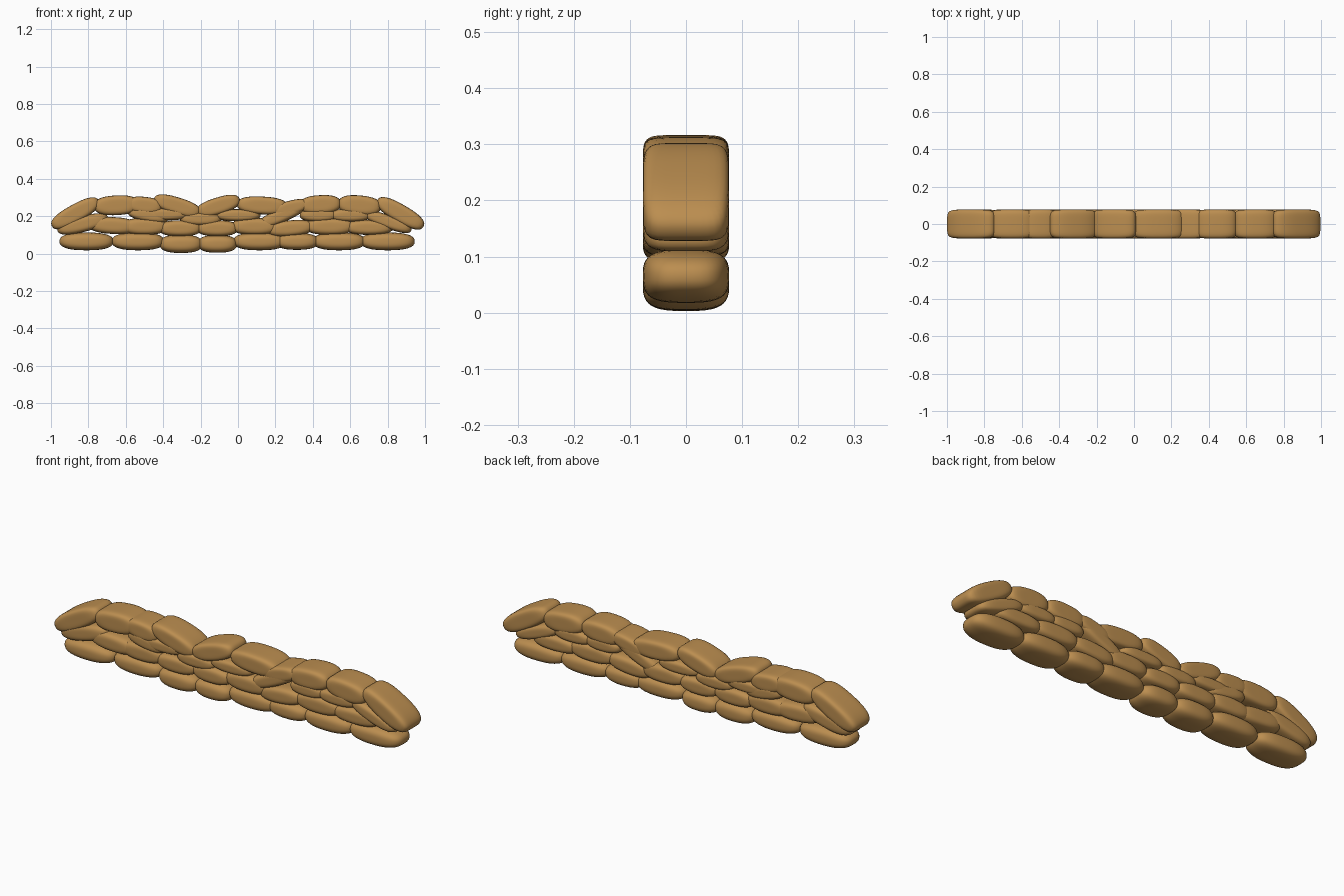
import bpy, bmesh, math
from mathutils import Matrix, Vector

cloth = bpy.data.materials.new("burlap")
cloth.diffuse_color = (0.50, 0.27, 0.08, 1)
WIDTH = 0.154


def sandbag(name, cx, cz, length, thick, tilt, square=5.0):
    """Stuffed bag: a gridded cube pushed out to a rounded pillow."""
    bm = bmesh.new()
    bmesh.ops.create_cube(bm, size=2)
    bmesh.ops.subdivide_edges(bm, edges=bm.edges[:], cuts=11, use_grid_fill=True)
    p = 2.5
    for v in bm.verts:
        x, y, z = v.co
        lens = (abs(x) ** p + abs(z) ** p) ** (square / p)
        v.co /= (lens + abs(y) ** square) ** (1 / square)
        v.co = Vector((v.co.x * length / 2, v.co.y * WIDTH / 2, v.co.z * thick / 2))
    bm.transform(Matrix.Translation((cx, 0, cz)) @ Matrix.Rotation(-math.radians(tilt), 4, 'Y'))
    mesh = bpy.data.meshes.new(name)
    bm.to_mesh(mesh)
    bm.free()
    for f in mesh.polygons:
        f.use_smooth = True
    mesh.materials.append(cloth)
    ob = bpy.data.objects.new(name, mesh)
    bpy.context.collection.objects.link(ob)


# each bag: centre x, centre z, length, thickness, tilt in degrees
bottom = [
    (-0.81, 0.065, 0.29, 0.095, 0), (-0.535, 0.065, 0.28, 0.095, 0),
    (-0.305, 0.052, 0.23, 0.098, 0), (-0.11, 0.052, 0.21, 0.095, 0),
    (0.115, 0.065, 0.28, 0.095, 0), (0.315, 0.065, 0.23, 0.09, 0),
    (0.54, 0.065, 0.28, 0.095, 0), (0.80, 0.065, 0.29, 0.095, 0),
]
second = [
    (-0.83, 0.158, 0.28, 0.085, 14), (-0.67, 0.15, 0.26, 0.09, -3),
    (-0.50, 0.145, 0.24, 0.09, 0), (-0.31, 0.135, 0.23, 0.085, 0),
    (-0.11, 0.135, 0.22, 0.085, 0), (0.09, 0.145, 0.25, 0.09, 0),
    (0.28, 0.135, 0.25, 0.085, 5), (0.49, 0.145, 0.26, 0.09, 0),
    (0.70, 0.14, 0.26, 0.08, 0),
]
third = [
    (-0.48, 0.205, 0.22, 0.07, -10), (-0.39, 0.21, 0.26, 0.065, 0),
    (-0.20, 0.185, 0.22, 0.07, 0), (0.0, 0.205, 0.24, 0.065, 0),
    (0.235, 0.205, 0.28, 0.075, 24), (0.43, 0.205, 0.20, 0.07, 0),
    (0.60, 0.205, 0.22, 0.07, 0), (0.80, 0.17, 0.27, 0.07, -20),
]
top = [
    (-0.87, 0.215, 0.285, 0.095, 29), (-0.65, 0.258, 0.24, 0.105, 3),
    (-0.50, 0.258, 0.19, 0.09, -6), (-0.325, 0.255, 0.26, 0.09, -17),
    (-0.105, 0.255, 0.24, 0.09, 17), (0.13, 0.257, 0.27, 0.095, -3),
    (0.28, 0.245, 0.20, 0.075, 14), (0.44, 0.262, 0.22, 0.10, 3),
    (0.65, 0.258, 0.23, 0.105, -5), (0.868, 0.215, 0.285, 0.095, -30),
]
courses = (("bottom", bottom, 3.2), ("second", second, 4.5), ("third", third, 4.5), ("top", top, 6.0))
for label, bags, square in courses:
    for i, bag in enumerate(bags, 1):
        sandbag(f"{label}_course_sandbag_{i}", *bag, square=square)
